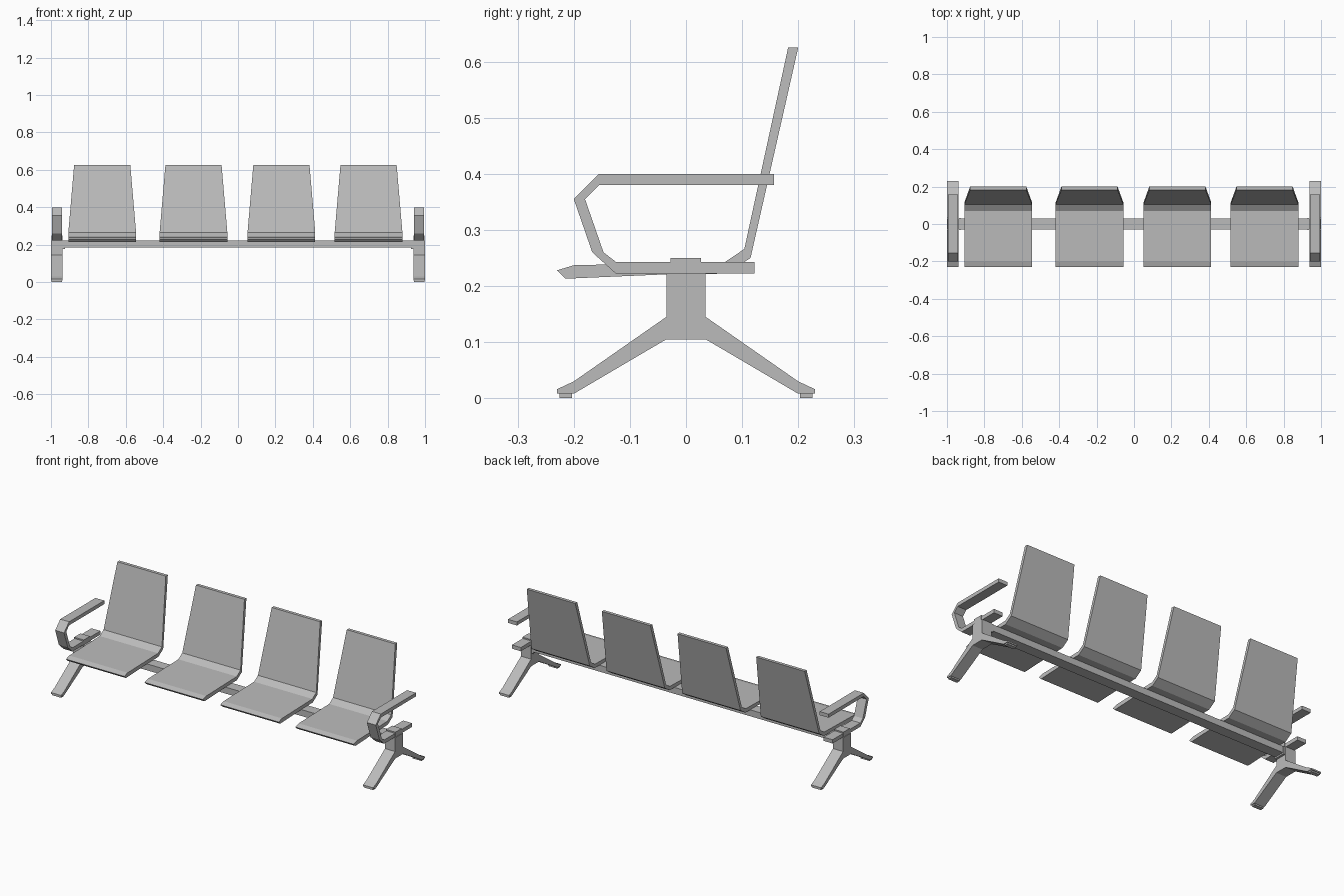
import bpy, bmesh

cube = bpy.data.objects.get("Cube")
if cube:
    bpy.data.objects.remove(cube, do_unlink=True)

grey = bpy.data.materials.new("light grey")
grey.use_nodes = True
COLOUR = (0.5, 0.5, 0.5, 1)
grey.diffuse_color = COLOUR
grey.node_tree.nodes["Principled BSDF"].inputs["Base Color"].default_value = COLOUR


def extrude_side(name, outline, x0, x1, taper=None):
    """Extrude a (y, z) outline from x0 to x1; taper(z) scales the width about its middle."""
    mid, half = (x0 + x1) / 2, (x1 - x0) / 2
    bm = bmesh.new()
    rings = []
    for side in (-1, 1):
        rings.append([bm.verts.new((mid + side * half * (taper(z) if taper else 1), y, z))
                      for y, z in outline])
    n = len(outline)
    for i in range(n):
        j = (i + 1) % n
        bm.faces.new((rings[0][i], rings[0][j], rings[1][j], rings[1][i]))
    bm.faces.new(rings[0])
    bm.faces.new(rings[1])
    bmesh.ops.recalc_face_normals(bm, faces=bm.faces)
    mesh = bpy.data.meshes.new(name)
    bm.to_mesh(mesh)
    bm.free()
    mesh.materials.append(grey)
    obj = bpy.data.objects.new(name, mesh)
    bpy.context.collection.objects.link(obj)
    return obj


def box(name, x0, x1, y0, y1, z0, z1):
    return extrude_side(name, [(y0, z0), (y1, z0), (y1, z1), (y0, z1)], x0, x1)


# Bent seat shells, with backs narrowing towards the top
seat_top = [(-0.23, 0.228), (-0.2, 0.237), (0.07, 0.243), (0.104, 0.266), (0.182, 0.625)]
seat_under = [(0.2, 0.625), (0.115, 0.25), (0.072, 0.222), (-0.03, 0.221), (-0.215, 0.213)]


def back_taper(z):
    return 1 - 0.17 * max(0, z - 0.266) / 0.359


for i, x in enumerate((-0.726, -0.238, 0.232, 0.698)):
    extrude_side(f"seat_{i + 1}", seat_top + seat_under, x - 0.181, x + 0.181, back_taper)

# Long beam under the seats
box("beam", -0.995, 0.995, -0.03, 0.03, 0.186, 0.222)

# End frames: splayed leg, pads, armrest loop and clamp
leg_half = [(0.035, 0.222), (0.035, 0.145), (0.2, 0.03), (0.23, 0.016),
            (0.23, 0.008), (0.2, 0.008), (0.035, 0.105)]
leg_outline = leg_half + [(-y, z) for y, z in reversed(leg_half)]
arm_inner = [(0.122, 0.243), (-0.125, 0.243), (-0.147, 0.26),
             (-0.18, 0.355), (-0.155, 0.38), (0.157, 0.38)]
arm_outer = [(0.157, 0.4), (-0.155, 0.4), (-0.2, 0.355),
             (-0.167, 0.26), (-0.125, 0.222), (0.122, 0.222)]

for side, s in (("left", 1), ("right", -1)):
    def span(a, b):
        return sorted((s * a, s * b))

    extrude_side(f"{side}_leg", leg_outline, *span(0.937, 1.0))
    extrude_side(f"{side}_armrest", arm_inner + arm_outer, *span(0.94, 0.995))
    box(f"{side}_clamp", *span(0.938, 0.997), -0.028, 0.027, 0.222, 0.25)
    box(f"{side}_beam_collar", *span(0.925, 0.937), -0.033, 0.033, 0.178, 0.222)
    for end, e in (("front", -1), ("back", 1)):
        y0, y1 = sorted((e * 0.203, e * 0.225))
        box(f"{side}_{end}_pad", *span(0.941, 0.996), y0, y1, 0, 0.008)
